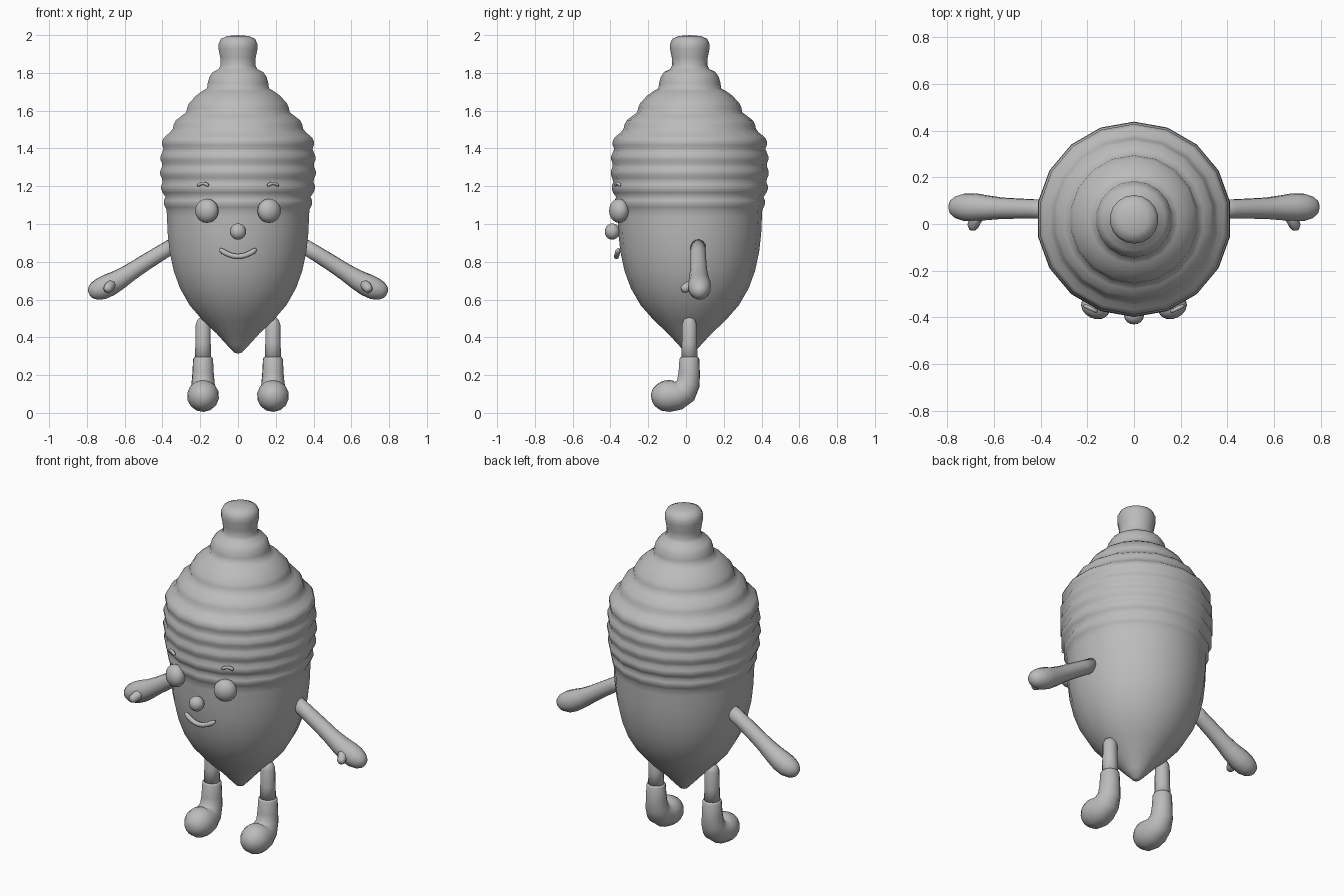
import bpy, bmesh, math
from mathutils import Vector, Matrix

cube = bpy.data.objects.get("Cube")
if cube:
    bpy.data.objects.remove(cube, do_unlink=True)

grey = bpy.data.materials.new("plain grey")
grey.use_nodes = True
COLOUR = (0.5, 0.5, 0.5, 1)
grey.diffuse_color = COLOUR
grey.node_tree.nodes["Principled BSDF"].inputs["Base Color"].default_value = COLOUR

CY = 0.02   # body axis in y


def finish(bm, name):
    bmesh.ops.recalc_face_normals(bm, faces=bm.faces)
    for f in bm.faces:
        f.smooth = True
    mesh = bpy.data.meshes.new(name)
    bm.to_mesh(mesh)
    bm.free()
    mesh.materials.append(grey)
    obj = bpy.data.objects.new(name, mesh)
    bpy.context.collection.objects.link(obj)
    return obj


def tube(name, points, sides=12):
    """Skin a path of (x, y, z, radius) with rings square to the path."""
    bm = bmesh.new()
    pos = [Vector(p[:3]) for p in points]
    rings = []
    side = None
    for i, p in enumerate(points):
        t = (pos[min(i + 1, len(pos) - 1)] - pos[max(i - 1, 0)]).normalized()
        if side is None:
            side = t.orthogonal()
        side = (side - t * side.dot(t)).normalized()
        up = t.cross(side)
        ring = []
        for k in range(sides):
            a = math.tau * k / sides
            ring.append(bm.verts.new(pos[i] + p[3] * (side * math.cos(a) + up * math.sin(a))))
        rings.append(ring)
    for a, b in zip(rings, rings[1:]):
        for k in range(sides):
            n = (k + 1) % sides
            bm.faces.new((a[k], a[n], b[n], b[k]))
    bm.faces.new(rings[0])
    bm.faces.new(rings[-1])
    return finish(bm, name)


def ball(name, centre, size, turn=0.0):
    bm = bmesh.new()
    m = Matrix.Translation(centre) @ Matrix.Rotation(turn, 4, 'Z') @ Matrix.Diagonal((*size, 1))
    bmesh.ops.create_uvsphere(bm, u_segments=16, v_segments=10, radius=1, matrix=m)
    return finish(bm, name)


def lathe(name, profile, sides=18):
    bm = bmesh.new()
    verts = [bm.verts.new((0, CY + r, z)) for r, z in profile]
    edges = [bm.edges.new(pair) for pair in zip(verts, verts[1:])]
    bmesh.ops.spin(bm, geom=verts + edges, cent=(0, CY, 0), axis=(0, 0, 1),
                   angle=math.tau, steps=sides, use_merge=True)
    bmesh.ops.remove_doubles(bm, verts=bm.verts, dist=0.0005)
    return finish(bm, name)


# Body: pointed bottom, ribbed upper half, stepped crown and knob
profile = [(0, .313), (.022, .32), (.06, .36), (.115, .42), (.19, .49), (.26, .57),
           (.312, .66), (.345, .75), (.367, .85), (.378, .95), (.382, 1.04), (.384, 1.075)]
for i, r in enumerate((.398, .413, .418, .416, .408)):
    z = 1.075 + .078 * i
    profile += [(r - .008, z + .012), (r, z + .03), (r, z + .05), (r - .008, z + .068)]
profile += [(.390, 1.465), (.365, 1.485), (.350, 1.505), (.346, 1.525), (.333, 1.55),
            (.300, 1.575), (.277, 1.592), (.274, 1.615), (.262, 1.64), (.225, 1.68),
            (.190, 1.705), (.166, 1.718), (.163, 1.745), (.153, 1.78), (.135, 1.805),
            (.104, 1.82), (.093, 1.84), (.095, 1.88), (.104, 1.925), (.104, 1.955),
            (.092, 1.98), (.06, 1.995), (0, 2.0)]
lathe("body", profile)

# Face
ball("nose", (0, -.39, .96), (.043, .04, .043))
mouth = []
for i in range(13):
    s = -1 + i / 6
    x = .098 * s
    mouth.append((x, -.368 + 1.1 * x * x, .828 + .04 * s * s, .007 if abs(s) == 1 else .014))
tube("mouth", mouth, 8)

for side, s in (("left", 1), ("right", -1)):
    ball(side + "_eye", (s * .165, -.355, 1.07), (.064, .05, .064), s * math.radians(25))
    brow = []
    for i in range(9):
        a = math.pi * (.08 + .84 * i / 8)
        c = math.cos(a)
        brow.append((s * (.185 + .028 * c), -.362 + .013 * c, 1.195 + .02 * math.sin(a),
                     .005 if i in (0, 8) else .009))
    tube(side + "_eyebrow", brow, 8)

    # Arm widening into a rounded hand with a thumb
    arm = [(.33, .064, .895, .04), (.42, .064, .84, .042), (.5, .066, .79, .044),
           (.57, .067, .744, .047), (.63, .069, .705, .054), (.68, .071, .678, .061),
           (.725, .072, .657, .06), (.762, .072, .644, .048), (.783, .072, .637, .03),
           (.79, .072, .634, .012)]
    tube(side + "_arm", [(s * x, y, z, r) for x, y, z, r in arm])
    thumb = [(.66, .05, .69, .028), (.68, .015, .67, .027), (.69, -.01, .657, .024),
             (.692, -.024, .652, .014)]
    tube(side + "_thumb", [(s * x, y, z, r) for x, y, z, r in thumb], 8)

    # Leg and boot
    leg = [(.505, .015), (.495, .03), (.47, .04), (.37, .042), (.27, .045)]
    tube(side + "_leg", [(s * .185, .018, z, r) for z, r in leg])
    boot = [(.018, .295, .048), (.018, .285, .053), (.017, .21, .057), (.012, .155, .062),
            (-.008, .115, .071), (-.045, .095, .08), (-.09, .09, .085), (-.13, .09, .078),
            (-.16, .092, .058), (-.178, .093, .034), (-.184, .093, .012)]
    tube(side + "_boot", [(s * .185, y, z, r) for y, z, r in boot], 14)
